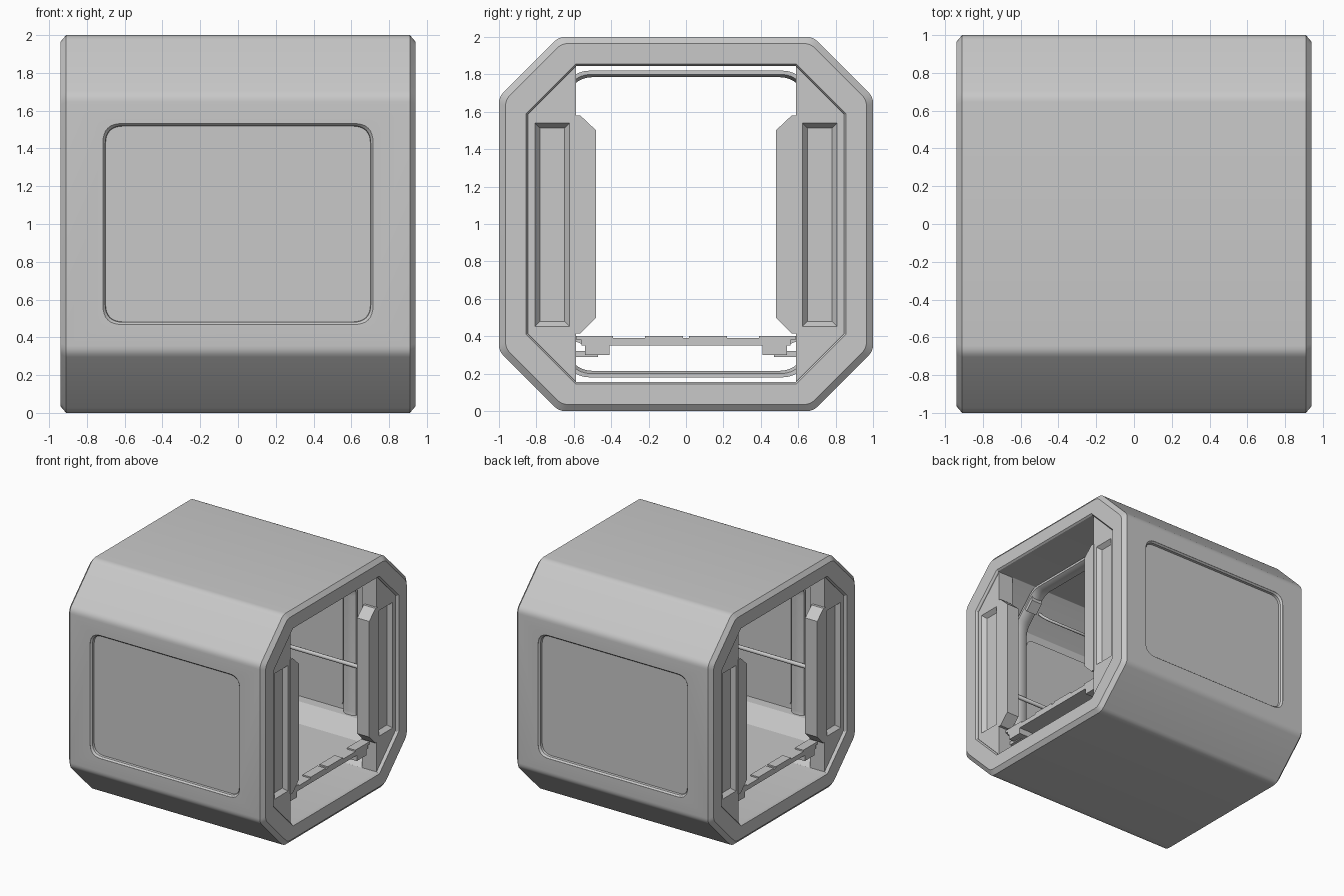
import bpy, bmesh, math
from mathutils import Vector

cube = bpy.data.objects.get("Cube")
if cube:
    bpy.data.objects.remove(cube, do_unlink=True)

grey = bpy.data.materials.new("hull grey")
grey.use_nodes = True
grey.diffuse_color = (0.58, 0.58, 0.58, 1)
grey.node_tree.nodes["Principled BSDF"].inputs["Base Color"].default_value = grey.diffuse_color


def loft(name, rings, closed=False):
    """Join rings of 3D points with quads; cap the ends unless closed."""
    bm = bmesh.new()
    vs = [[bm.verts.new(p) for p in ring] for ring in rings]
    n = len(rings[0])
    pairs = list(zip(vs, vs[1:])) + ([(vs[-1], vs[0])] if closed else [])
    for a, b in pairs:
        for i in range(n):
            j = (i + 1) % n
            bm.faces.new((a[i], a[j], b[j], b[i]))
    if not closed:
        bm.faces.new(vs[0])
        bm.faces.new(vs[-1])
    bmesh.ops.recalc_face_normals(bm, faces=bm.faces)
    mesh = bpy.data.meshes.new(name)
    bm.to_mesh(mesh)
    bm.free()
    mesh.materials.append(grey)
    obj = bpy.data.objects.new(name, mesh)
    bpy.context.collection.objects.link(obj)
    return obj


def prism(name, yz, x, sy=1):
    return loft(name, [[(c, sy * y, z) for y, z in yz] for c in x])


def box(name, x, y, z):
    return prism(name, [(y[0], z[0]), (y[1], z[0]), (y[1], z[1]), (y[0], z[1])], x)


def rounded(points, r, steps=4):
    """Replace each corner of a 2D outline with a soft curve."""
    out = []
    n = len(points)
    for i in range(n):
        p = Vector(points[i])
        a = p + (Vector(points[i - 1]) - p).normalized() * r
        b = p + (Vector(points[(i + 1) % n]) - p).normalized() * r
        for k in range(steps + 1):
            t = k / steps
            out.append(a * (1 - t) ** 2 + p * (2 * t * (1 - t)) + b * t ** 2)
    return out


def octagon(half, flat, r, x):
    h, f = half, flat
    pts = [(f, -h), (h, -f), (h, f), (f, h), (-f, h), (-h, f), (-h, -f), (-f, -h)]
    return [(x, p[0], p[1] + 1) for p in rounded(pts, r)]


def window_ring(w, h, r, y):
    pts = [(-w, -h), (w, -h), (w, h), (-w, h)]
    return [(p[0], y, p[1] + 1) for p in rounded(pts, r, 8)]


def cut(obj, cutter):
    mod = obj.modifiers.new("cut", "BOOLEAN")
    mod.operation, mod.solver, mod.object = "DIFFERENCE", "EXACT", cutter
    bpy.context.view_layer.update()
    deps = bpy.context.evaluated_depsgraph_get()
    mesh = bpy.data.meshes.new_from_object(obj.evaluated_get(deps))
    obj.modifiers.clear()
    obj.data = mesh
    bpy.data.objects.remove(cutter, do_unlink=True)


def smooth(obj, degrees=30):
    bpy.ops.object.select_all(action="DESELECT")
    obj.select_set(True)
    bpy.context.view_layer.objects.active = obj
    bpy.ops.object.shade_smooth_by_angle(angle=math.radians(degrees))


def tube(name, path, radius):
    curve = bpy.data.curves.new(name, "CURVE")
    curve.dimensions = "3D"
    curve.bevel_depth, curve.bevel_resolution = radius, 2
    spline = curve.splines.new("POLY")
    spline.points.add(len(path) - 1)
    for point, co in zip(spline.points, path):
        point.co = (*co, 1)
    curve.materials.append(grey)
    bpy.context.collection.objects.link(bpy.data.objects.new(name, curve))


# Hollow octagonal hull with chamfered end rims
half_rings = [(1, 0.68, 0.91), (0.965, 0.665, 0.94), (0.855, 0.59, 0.94), (0.845, 0.586, 0.925)]
right = [octagon(h, f, 0.035 if h > 0.9 else 0.003, x) for h, f, x in half_rings]
left = [[(-x, y, z) for x, y, z in ring] for ring in reversed(right)]
hull = loft("hull", left + right, closed=True)

# Recessed window panels on front and back
for s in (-1, 1):
    cut(hull, loft("window_cutter", [
        window_ring(0.715, 0.532, 0.1, s * 1.02), window_ring(0.715, 0.532, 0.1, s * 0.999),
        window_ring(0.703, 0.52, 0.095, s * 0.985), window_ring(0.701, 0.518, 0.095, s * 0.965)]))
smooth(hull)

# Side door pillars with a sunken slot and a stepped inner block
for sx in (-1, 1):
    for sy in (-1, 1):
        outline = [(0.587, 0.15), (0.85, 0.41), (0.85, 1.59), (0.587, 1.85)]
        panel = prism("door_pillar", outline, (sx * 0.775, sx * 0.915), sy)

        def slot(inset, x):
            y0, y1, z0, z1 = 0.625 + inset, 0.805 - inset, 0.455 + inset, 1.537 - inset
            return [(sx * x, sy * y, z) for y, z in ((y0, z0), (y1, z0), (y1, z1), (y0, z1))]
        cut(panel, loft("slot_cutter", [slot(-0.01, 0.925), slot(0.025, 0.88)]))
        block = [(0.595, 0.415), (0.565, 0.415), (0.48, 0.5), (0.48, 1.5), (0.565, 1.58), (0.595, 1.58)]
        prism("door_block", block, (sx * 0.805, sx * 0.92), sy)

# Structural ribs following the inner wall, with corner lamps
for sx in (-1, 1):
    x = sx * 0.51
    rib = loft("wall_rib", [
        octagon(0.82, 0.575, 0.06, x - 0.06), octagon(0.82, 0.575, 0.06, x + 0.06),
        octagon(0.8, 0.567, 0.06, x + 0.06), octagon(0.785, 0.56, 0.06, x + 0.03),
        octagon(0.785, 0.56, 0.06, x - 0.03), octagon(0.8, 0.567, 0.06, x - 0.06)], closed=True)
    smooth(rib)
    for sy in (-1, 1):
        lamp = [(0.6, 1.8), (0.7, 1.7), (0.67, 1.65), (0.6, 1.72)]
        prism("corner_lamp", lamp, (x - 0.05, x + 0.05), sy)

# Raised floor deck with treads along both thresholds
box("floor_deck", (-0.85, 0.85), (-0.56, 0.56), (0.35, 0.39))
for sx in (-1, 1):
    for y in ((-0.585, -0.39), (-0.22, -0.015), (0.015, 0.22), (0.39, 0.585)):
        box("floor_tread", (sx * 0.77, sx * 0.85), y, (0.38, 0.402))

for sy in (-1, 1):
    # Under-floor rails, brackets and sloping skirts
    box("floor_rail", (-0.8, 0.8), (sy * 0.47, sy * 0.7), (0.29, 0.32))
    for sx in (-1, 1):
        box("floor_bracket", (sx * 0.72, sx * 0.85), (sy * 0.41, sy * 0.54), (0.3, 0.385))
    skirt = [(0.56, 0.36), (0.56, 0.39), (0.76, 0.47), (0.85, 0.47), (0.85, 0.44), (0.77, 0.44)]
    prism("floor_skirt", skirt, (-0.77, 0.77), sy)

    # Inner window lining
    loft("window_lining", [window_ring(0.42, 0.52, 0.08, sy * 0.846),
                           window_ring(0.42, 0.52, 0.08, sy * 0.837)])

    # Handrail on the wall and grab rail on the upper slope, bent in at both ends
    hand = [(0.62, 0.85, 0.91), (0.62, 0.81, 0.91), (0.59, 0.78, 0.91)]
    grab = [(0.38, 0.73, 1.72), (0.38, 0.68, 1.67), (0.34, 0.65, 1.64)]
    for name, ends, radius in (("handrail", hand, 0.018), ("grab_rail", grab, 0.012)):
        half = [(x, sy * y, z) for x, y, z in ends]
        tube(name, half + [(-x, y, z) for x, y, z in reversed(half)], radius)
